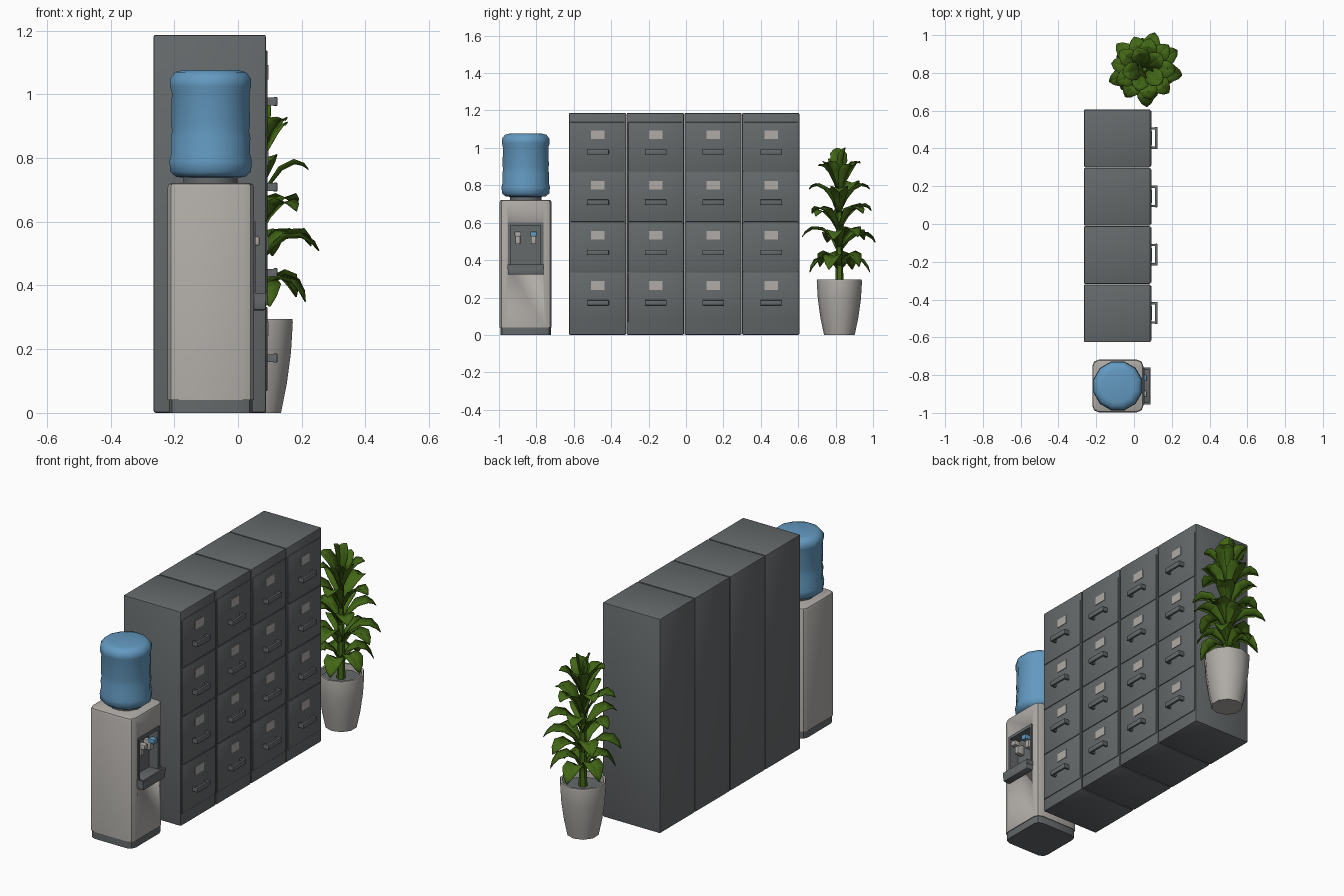
import bpy, bmesh, math
from mathutils import Vector

if "Cube" in bpy.data.objects:
    bpy.data.objects.remove(bpy.data.objects["Cube"])


def material(name, rgb):
    m = bpy.data.materials.new(name)
    m.diffuse_color = (*rgb, 1)
    m.use_nodes = True
    m.node_tree.nodes["Principled BSDF"].inputs["Base Color"].default_value = m.diffuse_color
    return m


STEEL = material("steel grey", (0.13, 0.142, 0.147))
CREAM = material("warm off white", (0.43, 0.41, 0.385))
BLUE = material("water blue", (0.125, 0.32, 0.53))
GREEN = material("leaf green", (0.055, 0.135, 0.008))


def finish(name, bm, mat, angle=35):
    """Turn a bmesh into an object, smooth below the given angle."""
    bmesh.ops.recalc_face_normals(bm, faces=bm.faces)
    me = bpy.data.meshes.new(name)
    bm.to_mesh(me)
    bm.free()
    me.materials.append(mat)
    me.polygons.foreach_set("use_smooth", [True] * len(me.polygons))
    me.set_sharp_from_angle(angle=math.radians(angle))
    ob = bpy.data.objects.new(name, me)
    bpy.context.collection.objects.link(ob)
    return ob


def box(name, x, y, z, mat, bevel=0.0, corner=0.0):
    """Box from (min, max) ranges; corner rounds the upright edges first."""
    bm = bmesh.new()
    bmesh.ops.create_cube(bm, size=1)
    for v in bm.verts:
        v.co = [r[0] + (c + 0.5) * (r[1] - r[0]) for c, r in zip(v.co, (x, y, z))]
    if corner:
        upright = [e for e in bm.edges if abs(e.verts[0].co.z - e.verts[1].co.z) > 1e-4]
        bmesh.ops.bevel(bm, geom=upright, offset=corner, segments=2, profile=0.5, affect='EDGES')
        if bevel:
            rim = [e for e in bm.edges if all(v.co.z > z[1] - 1e-4 for v in e.verts)]
            bmesh.ops.bevel(bm, geom=rim, offset=bevel, segments=2, profile=0.5, affect='EDGES')
    elif bevel:
        bmesh.ops.bevel(bm, geom=bm.edges[:], offset=bevel, segments=2, profile=0.5, affect='EDGES')
    return finish(name, bm, mat)


def lathe(name, cx, cy, profile, sides, mat, angle=50):
    """Revolve (radius, z) points about an upright axis and cap both ends."""
    bm = bmesh.new()
    rings = []
    for r, z in profile:
        rings.append([bm.verts.new((cx + r * math.cos(a), cy + r * math.sin(a), z))
                      for a in (2 * math.pi * (i + 0.5) / sides for i in range(sides))])
    for lo, hi in zip(rings, rings[1:]):
        for i in range(sides):
            j = (i + 1) % sides
            bm.faces.new((lo[i], lo[j], hi[j], hi[i]))
    bm.faces.new(rings[0])
    bm.faces.new(rings[-1])
    return finish(name, bm, mat, angle)


# Four filing cabinets, each with four drawers, handles and label cards
for c in range(4):
    y0 = -0.626 + c * 0.3087
    y1, yc = y0 + 0.306, y0 + 0.155
    n = c + 1
    box(f"cabinet_{n}", (-0.265, 0.088), (y0, y1), (0, 1.187), STEEL, 0.007)
    for d in range(4):
        z0 = 0.068 + d * 0.2685
        tag = f"{n}_{d + 1}"
        box(f"drawer_front_{tag}", (0.08, 0.092), (y0 + 0.008, y1 - 0.008), (z0, z0 + 0.264), STEEL, 0.002)
        zl = z0 + 0.196
        box(f"label_card_{tag}", (0.09, 0.095), (yc - 0.036, yc + 0.036), (zl - 0.023, zl + 0.023), CREAM)
        zh = z0 + 0.104
        box(f"handle_bar_{tag}", (0.111, 0.124), (yc - 0.058, yc + 0.058), (zh - 0.014, zh + 0.014), STEEL, 0.003)
        for s, side in ((-1, "left"), (1, "right")):
            yp = yc + s * 0.051
            box(f"handle_post_{side}_{tag}", (0.088, 0.115), (yp - 0.006, yp + 0.006), (zh - 0.012, zh + 0.012), STEEL)

# Water cooler body with the dispensing niche cut out
CX, CY = -0.086, -0.857
body = box("cooler_body", (-0.221, 0.05), (-0.997, -0.718), (0.04, 0.722), CREAM, 0.014, 0.035)
cutter = box("niche_cutter", (-0.01, 0.1), (-0.945, -0.769), (0.36, 0.592), CREAM)
cut = body.modifiers.new("niche", 'BOOLEAN')
cut.object, cut.operation, cut.solver = cutter, 'DIFFERENCE', 'EXACT'
bpy.context.view_layer.objects.active = body
bpy.ops.object.modifier_apply(modifier="niche")
bpy.data.objects.remove(cutter)
box("cooler_base", (-0.217, 0.046), (-0.993, -0.722), (0, 0.041), STEEL, 0, 0.033)

# Niche lining, drip tray and taps
box("niche_back", (-0.012, 0.0), (-0.946, -0.768), (0.36, 0.593), STEEL)
for name, ys, zs in (("left", (-0.951, -0.937), (0.35, 0.601)),
                     ("right", (-0.777, -0.763), (0.35, 0.601)),
                     ("top", (-0.937, -0.777), (0.585, 0.601))):
    box(f"niche_frame_{name}", (-0.01, 0.055), ys, zs, STEEL)
box("drip_tray", (-0.01, 0.088), (-0.953, -0.761), (0.322, 0.366), STEEL, 0.007)
for s, ys in ((-1, (-0.955, -0.945)), (1, (-0.769, -0.759))):
    box("drip_tray_lip_" + ("left" if s < 0 else "right"), (0.045, 0.088), ys, (0.35, 0.376), STEEL)
box("drip_tray_lip_front", (0.079, 0.088), (-0.953, -0.761), (0.355, 0.376), STEEL)
for name, y, mat in (("hot", -0.899, CREAM), ("cold", -0.815, BLUE)):
    box(f"{name}_tap_spout", (0.0, 0.045), (y - 0.014, y + 0.014), (0.485, 0.54), CREAM, 0.005)
    box(f"{name}_tap_lever", (0.03, 0.068), (y - 0.017, y + 0.017), (0.525, 0.553), mat, 0.005)

# Bottle and its collar
lathe("bottle_collar", CX, CY, [(0.088, 0.715), (0.088, 0.75)], 12, STEEL)
lathe("water_bottle", CX, CY,
      [(0.085, 0.738), (0.112, 0.741), (0.131, 0.757), (0.134, 0.79), (0.128, 0.815), (0.129, 0.865),
       (0.125, 0.885), (0.128, 0.905), (0.126, 1.005), (0.132, 1.025), (0.132, 1.048), (0.115, 1.07), (0.09, 1.076)],
      12, BLUE)

# Plant pot, soil and stem
PX, PY = 0.057, 0.82
lathe("plant_pot", PX, PY, [(0.082, 0), (0.101, 0.09), (0.115, 0.19), (0.121, 0.285), (0.119, 0.295),
                            (0.107, 0.295), (0.103, 0.25)], 10, CREAM)
lathe("pot_soil", PX, PY, [(0.104, 0.25), (0.105, 0.262)], 10, STEEL)
lathe("plant_stem", PX, PY, [(0.022, 0.255), (0.018, 0.5), (0.012, 0.88)], 6, GREEN)


def leaf(name, angle, base, reach, tip, rise):
    """Folded leaf blade along an arching curve from the stem."""
    a = math.radians(angle)
    out, side = Vector((math.cos(a), math.sin(a), 0)), Vector((-math.sin(a), math.cos(a), 0))
    p0, p2 = Vector((0.005, base)), Vector((reach, tip))
    p1 = Vector((reach * 0.55, max(base, tip) + rise))
    bm = bmesh.new()
    rows = []
    for t, w in ((0, 0.012), (0.22, 0.026), (0.45, 0.047), (0.7, 0.046), (0.88, 0.026), (1, 0.002)):
        p = p0 * (1 - t) ** 2 + p1 * 2 * t * (1 - t) + p2 * t * t
        d = ((p1 - p0) * (1 - t) + (p2 - p1) * t).normalized()
        mid = Vector((PX, PY, 0)) + out * p.x + Vector((0, 0, p.y))
        lift = (out * -d.y + Vector((0, 0, d.x))) * w * 0.3
        rows.append([bm.verts.new(q) for q in (mid - side * w + lift, mid, mid + side * w + lift)])
    for r, s in zip(rows, rows[1:]):
        for i in range(2):
            bm.faces.new((r[i], r[i + 1], s[i + 1], s[i]))
    ob = finish(name, bm, GREEN, 25)
    ob.modifiers.new("thickness", 'SOLIDIFY').thickness = 0.003


# Leaf tiers: angles, stem height, reach, tip height, arch
TIERS = [((-75, -20, 40, 95, 155, 220), 0.36, 0.165, 0.35, 0.13),
         ((75, -9, 273, 199, 138, 30), 0.46, 0.2, 0.51, 0.11),
         ((-45, 45, 108, 170, 235), 0.57, 0.18, 0.65, 0.08),
         ((0, 80, 145, 205, 280), 0.66, 0.165, 0.78, 0.07),
         ((40, 110, 190, 250, -40), 0.77, 0.12, 0.92, 0.02),
         ((70, 200), 0.83, 0.035, 1.0, -0.04)]
for t, (angles, base, reach, tip, rise) in enumerate(TIERS):
    for k, ang in enumerate(angles):
        wobble = 0.015 * ((k % 3) - 1)
        leaf(f"leaf_{t + 1}_{k + 1}", ang, base + wobble, reach, tip + wobble * (t < 5), rise)
